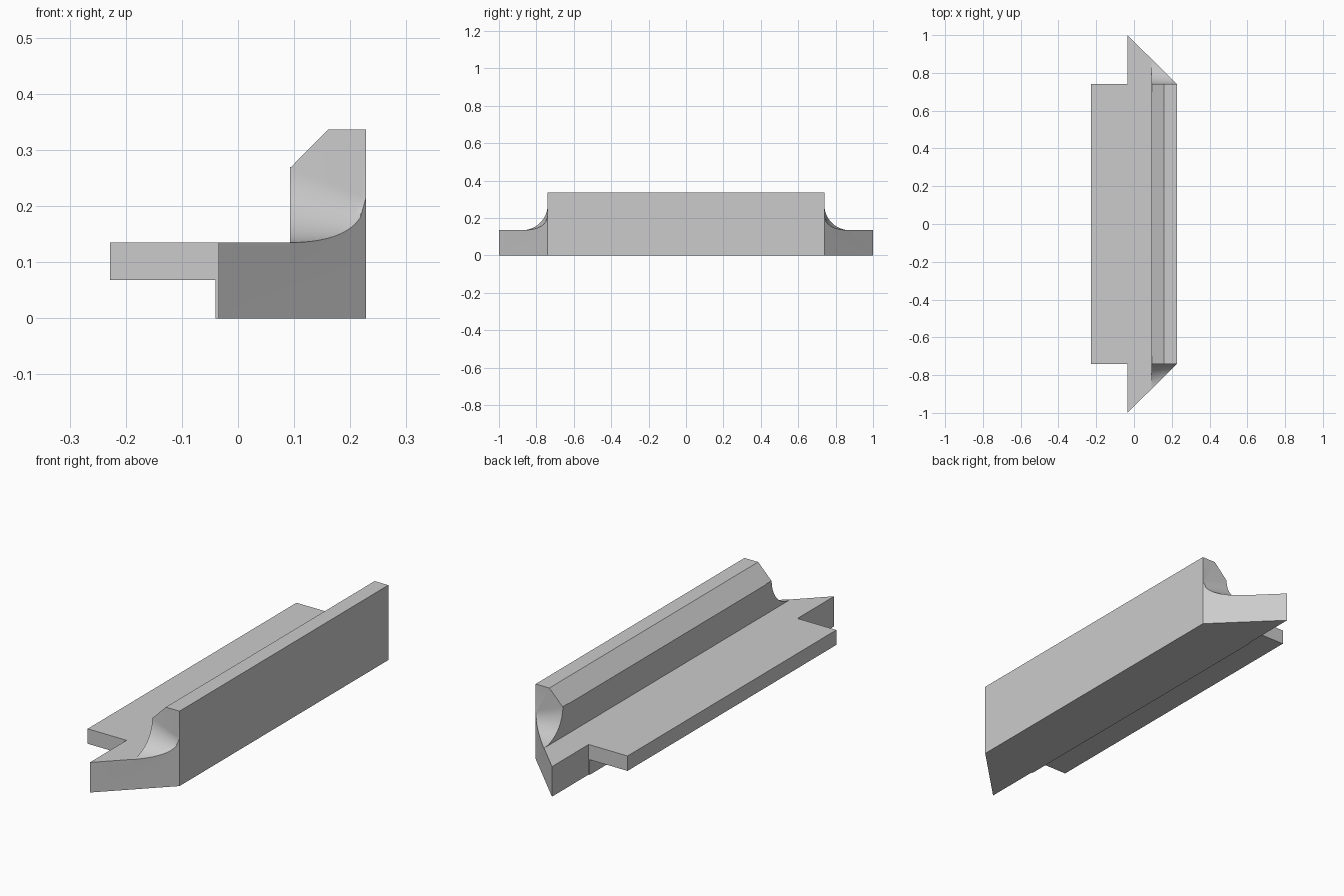
import bpy, bmesh, math

cube = bpy.data.objects.get("Cube")
if cube:
    bpy.data.objects.remove(cube)

GREY = (0.6, 0.6, 0.6, 1)
mat = bpy.data.materials.new("plain grey")
mat.use_nodes = True
mat.diffuse_color = GREY
mat.node_tree.nodes["Principled BSDF"].inputs["Base Color"].default_value = GREY

OUT, WALL, TOP, END = 0.228, 0.093, 0.135, 0.74   # outer face, wall inside, deck height, body end


def loft(name, rings):
    """Closed solid through equal-length rings of points."""
    bm = bmesh.new()
    rows = [[bm.verts.new(p) for p in ring] for ring in rings]
    n = len(rows[0])
    for a, b in zip(rows, rows[1:]):
        for i in range(n):
            j = (i + 1) % n
            bm.faces.new((a[i], a[j], b[j], b[i]))
    bm.faces.new(rows[0])
    bm.faces.new(rows[-1])
    bmesh.ops.remove_doubles(bm, verts=bm.verts, dist=1e-5)
    bmesh.ops.recalc_face_normals(bm, faces=bm.faces)
    me = bpy.data.meshes.new(name)
    bm.to_mesh(me)
    bm.free()
    me.materials.append(mat)
    ob = bpy.data.objects.new(name, me)
    bpy.context.collection.objects.link(ob)
    return ob


# Long body: foot, side ledge and chamfered wall in one profile
profile = [(-0.04, 0), (OUT, 0), (OUT, 0.336), (0.16, 0.336), (WALL, 0.268),
           (WALL, TOP), (-OUT, TOP), (-OUT, 0.068), (-0.04, 0.068)]
body = loft("trim_body", [[(x, y, z) for x, z in profile] for y in (-END, END)])


# Mitred horn at each end
def horn(s):
    plan = [(-0.035, 0.7), (OUT, 0.7), (OUT, END), (-0.035, 1.0)]
    return loft("mitred_horn", [[(x, s * y, z) for x, y in plan] for z in (0, TOP)])


# Tapering cove between the wall end and the horn, trimmed by the mitre
def cove(s, steps=14, arc=16):
    rings = []
    for k in range(steps + 1):
        depth = (OUT - WALL) * (1 - (k / steps))
        r = 0.08 + (TOP - 0.08) * depth / (OUT - WALL)
        limit = math.acos(max(0, 1 - depth / r))
        x = OUT - depth
        ring = [(x, s * 0.7, 0.1), (x, s * 0.7, TOP + r)]
        for i in range(arc + 1):
            t = limit * i / arc
            ring.append((x, s * (END + r * (1 - math.cos(t))), TOP + r * (1 - math.sin(t))))
        ring.append((x, s * (END + depth * 0.988), 0.1))
        rings.append(ring)
    return loft("end_cove", rings)


# Join everything into one clean solid
bpy.context.view_layer.objects.active = body
for part in [make(s) for make in (horn, cove) for s in (-1, 1)]:
    mod = body.modifiers.new("join", "BOOLEAN")
    mod.operation = "UNION"
    mod.solver = "EXACT"
    mod.object = part
    bpy.ops.object.modifier_apply(modifier=mod.name)
    bpy.data.objects.remove(part)

bpy.ops.object.select_all(action="DESELECT")
body.select_set(True)
bpy.ops.object.shade_smooth_by_angle(angle=math.radians(30))
